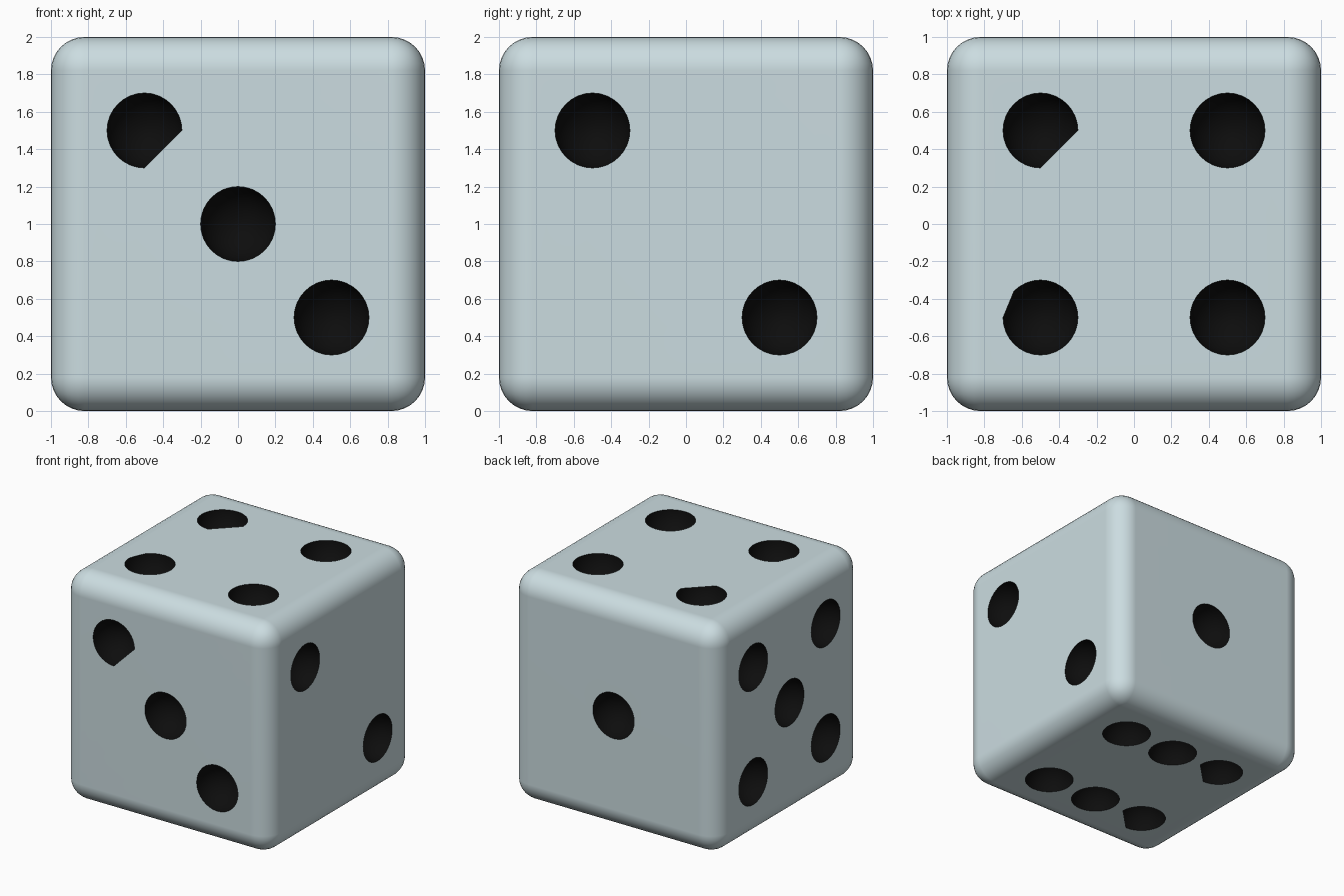
import bpy, bmesh
from math import sin, cos, radians
from mathutils import Vector, Matrix

if "Cube" in bpy.data.objects:
    bpy.data.objects.remove(bpy.data.objects["Cube"])

PIP_R, RINGS = 0.2, 15
CENTRE = Vector((0, 0, 1))
X, Y, Z = Vector((1, 0, 0)), Vector((0, 1, 0)), Vector((0, 0, 1))
D = 0.5

# Each face: normal, two in-plane axes, pip positions
FACES = {
    "front": (-Y, X, Z, [(-D, D), (0, 0), (D, -D)]),
    "right": (X, Y, Z, [(-D, D), (D, -D)]),
    "top": (Z, X, Y, [(a, b) for a in (-D, D) for b in (-D, D)]),
    "back": (Y, X, Z, [(0, 0)]),
    "left": (-X, Y, Z, [(a, b) for a in (-D, D) for b in (-D, D)] + [(0, 0)]),
    "bottom": (-Z, X, Y, [(a, b) for a in (-D, 0, D) for b in (-D, D)]),
}
# Partly covered pips: face, pip, start and end angle of the covered segment
COVERED = [
    ("front", (-D, D), -90, 0),
    ("top", (-D, D), -90, 0),
    ("top", (-D, -D), 135, 180),
    ("bottom", (-D, D), -90, 0),
    ("bottom", (-D, -D), -90, 0),
]


def material(name, colour):
    m = bpy.data.materials.new(name)
    m.diffuse_color = (*colour, 1)
    m.use_nodes = True
    m.node_tree.nodes["Principled BSDF"].inputs["Base Color"].default_value = m.diffuse_color
    return m


shell = material("pale_blue_grey", (0.6, 0.72, 0.75))
black = material("black", (0.004, 0.004, 0.004))


def make_object(name, bm):
    mesh = bpy.data.meshes.new(name)
    bm.to_mesh(mesh)
    bm.free()
    mesh.materials.append(shell)
    mesh.materials.append(black)
    obj = bpy.data.objects.new(name, mesh)
    bpy.context.collection.objects.link(obj)
    return obj


def on_face(face, pip):
    n, u, v, _ = FACES[face]
    return CENTRE + n + u * pip[0] + v * pip[1]


# Die body: cube with rounded edges
bm = bmesh.new()
bmesh.ops.create_cube(bm, size=2, matrix=Matrix.Translation(CENTRE))
bmesh.ops.bevel(bm, geom=bm.edges[:], offset=0.18, segments=8, profile=0.5,
                affect='EDGES')
body = make_object("die_body", bm)

# Pip cutters: spheres centred on the faces
bm = bmesh.new()
for face, (n, u, v, pips) in FACES.items():
    turn = n.to_track_quat('Z', 'Y').to_matrix().to_4x4()
    for pip in pips:
        bmesh.ops.create_uvsphere(
            bm, u_segments=32, v_segments=RINGS,
            radius=PIP_R / cos(radians(90 / RINGS)),
            matrix=Matrix.Translation(on_face(face, pip)) @ turn)
for f in bm.faces:
    f.material_index = 1
cutter = make_object("pip_cutter", bm)
cutter.hide_render = True

# Hollow out the pips
cut = body.modifiers.new("pips", 'BOOLEAN')
cut.operation = 'DIFFERENCE'
cut.solver = 'EXACT'
cut.object = cutter
bpy.context.view_layer.objects.active = body
body.select_set(True)
bpy.ops.object.modifier_apply(modifier=cut.name)
bpy.data.objects.remove(cutter)

bpy.ops.object.shade_smooth_by_angle(angle=radians(35))
weighted = body.modifiers.new("flat_faces", 'WEIGHTED_NORMAL')
weighted.keep_sharp = True

# Flat segments that cover part of some pips
bm = bmesh.new()
for face, pip, start, end in COVERED:
    n, u, v, _ = FACES[face]
    steps = 8
    verts = []
    for i in range(steps + 1):
        a = radians(start + (end - start) * i / steps)
        verts.append(bm.verts.new(
            on_face(face, pip) + PIP_R * (u * cos(a) + v * sin(a))))
    f = bm.faces.new(verts)
    f.normal_update()
    if f.normal.dot(n) < 0:
        f.normal_flip()
make_object("pip_cover", bm)
